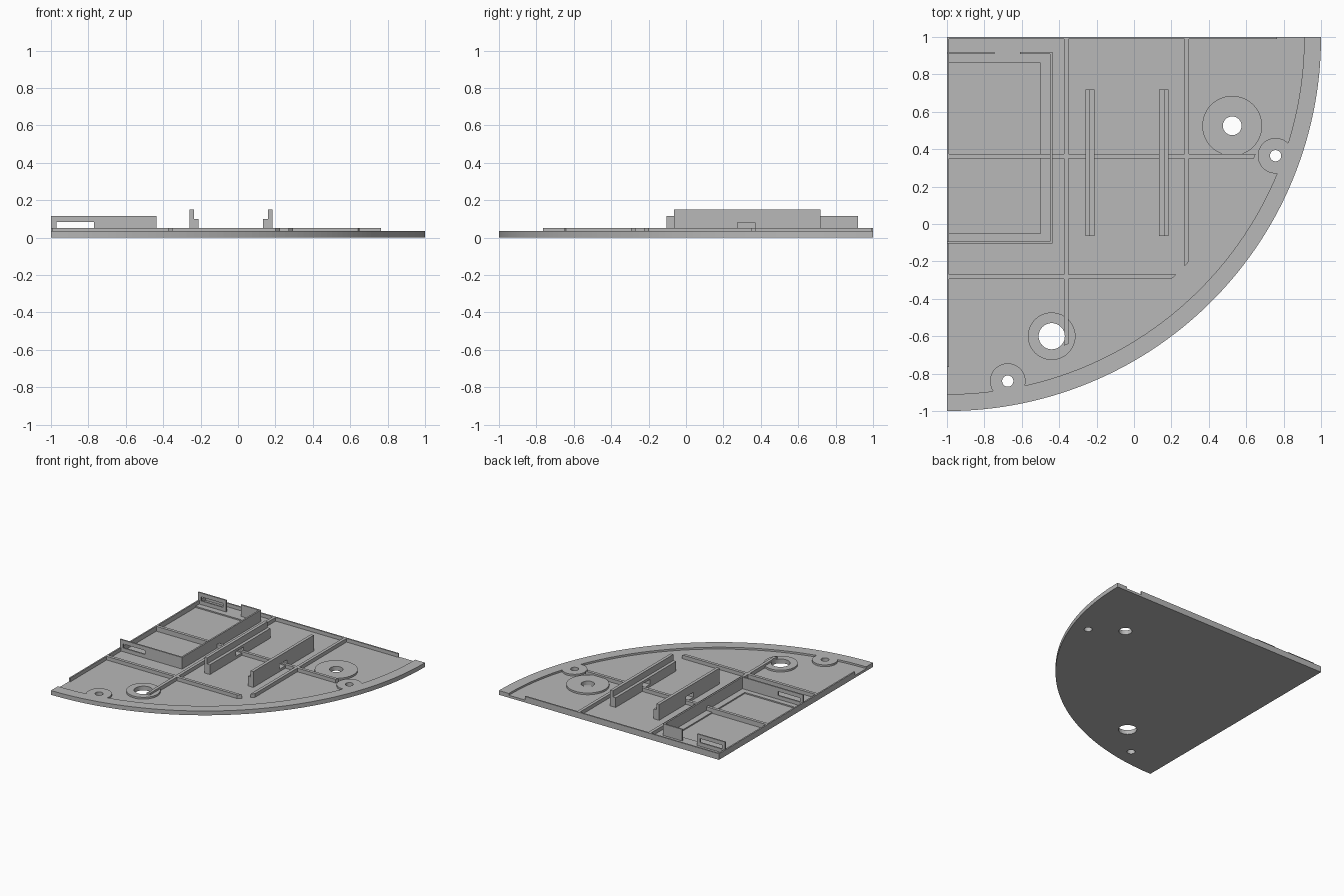
import bpy, bmesh
from math import sin, cos, pi, sqrt

if "Cube" in bpy.data.objects:
    bpy.data.objects.remove(bpy.data.objects["Cube"])

grey = bpy.data.materials.new("plain_grey")
grey.use_nodes = True
COLOR = (0.48, 0.48, 0.48, 1)
grey.diffuse_color = COLOR
grey.node_tree.nodes["Principled BSDF"].inputs["Base Color"].default_value = COLOR

FLOOR, RIM, RIB = 0.02, 0.035, 0.05
WALL = 0.115


def prism(name, points, z0, z1):
    """Extrude a flat outline upwards."""
    bm = bmesh.new()
    face = bm.faces.new([bm.verts.new((x, y, z0)) for x, y in points])
    new = bmesh.ops.extrude_face_region(bm, geom=[face])["geom"]
    verts = [g for g in new if isinstance(g, bmesh.types.BMVert)]
    bmesh.ops.translate(bm, verts=verts, vec=(0, 0, z1 - z0))
    bmesh.ops.recalc_face_normals(bm, faces=bm.faces)
    mesh = bpy.data.meshes.new(name)
    bm.to_mesh(mesh)
    bm.free()
    mesh.materials.append(grey)
    ob = bpy.data.objects.new(name, mesh)
    bpy.context.collection.objects.link(ob)
    return ob


def box(name, x0, x1, y0, y1, z0, z1):
    return prism(name, [(x0, y0), (x1, y0), (x1, y1), (x0, y1)], z0, z1)


def cylinder(name, x, y, r, z0, z1, n=48):
    ring = [(x + r * cos(2 * pi * i / n), y + r * sin(2 * pi * i / n)) for i in range(n)]
    return prism(name, ring, z0, z1)


def cut(ob, cutter):
    mod = ob.modifiers.new("cut", "BOOLEAN")
    mod.operation, mod.solver, mod.object = "DIFFERENCE", "EXACT", cutter
    bpy.context.view_layer.objects.active = ob
    bpy.ops.object.modifier_apply(modifier=mod.name)
    bpy.data.objects.remove(cutter)


def sector(r, over=0.0, n=72):
    """Quarter disc about the back corner, optionally running past its edges."""
    arc = [(-1 + r * sin(pi / 2 * i / n), 1 - r * cos(pi / 2 * i / n)) for i in range(n + 1)]
    if not over:
        return arc + [(-1, 1)]
    return ([(-1 - over, 1 - r)] + arc +
            [(-1 + r, 1 + over), (-1 - over, 1 + over)])


# Base plate: pocket leaves the curved rim and the round bosses standing
BOSSES = [(0.525, 0.525, 0.16, 0.05), (0.757, 0.365, 0.095, 0.03),
          (-0.44, -0.6, 0.127, 0.07), (-0.675, -0.84, 0.095, 0.03)]
plate = prism("base_plate", sector(2), 0, RIM)
pocket = prism("pocket", sector(1.91, 0.1), FLOOR, 0.1)
for x, y, r, hole in BOSSES:
    cut(pocket, cylinder("boss", x, y, r, -0.1, 0.2))
cut(plate, pocket)
for x, y, r, hole in BOSSES:
    cut(plate, cylinder("hole", x, y, hole, -0.1, 0.2))
cut(plate, box("tray_recess", -0.988, -0.5, -0.05, 0.86, 0.01, 0.1))


# Stiffening ribs, each trimmed where it nears the rim
def reach(d):
    return sqrt(1.765 ** 2 - d ** 2)


for name, a, b in (("side_rib", 0, 0.012), ("middle_rib", 0.625, 0.65),
                   ("outer_rib", 1.27, 1.295)):
    across = [(-1, 1 - a), (-1 + reach(a), 1 - a), (-1 + reach(b), 1 - b), (-1, 1 - b)]
    along = [(-1 + a, 1), (-1 + a, 1 - reach(a)), (-1 + b, 1 - reach(b)), (-1 + b, 1)]
    prism(name + "_across", across, 0.008, RIB)
    rib = prism(name + "_along", along, 0.008, RIB)
    if name == "middle_rib":
        x, y, r, hole = BOSSES[2]
        cut(rib, cylinder("hole", x, y, hole, -0.1, 0.2))

# Tray walls with slots in the front and back
box("tray_side_wall", -0.448, -0.435, -0.105, 0.92, 0.015, WALL)
front = box("tray_front_wall", -1, -0.448, -0.105, -0.093, 0.015, WALL)
back = box("tray_back_wall", -1, -0.745, 0.908, 0.92, 0.015, WALL)
box("tray_back_wall_end", -0.61, -0.448, 0.908, 0.92, 0.015, WALL)
for wall in (front, back):
    cut(wall, box("slot", -0.97, -0.77, -0.3, 1.1, RIB, 0.083))

# Pair of stepped rails facing each other, notched above the middle rib
for name, tall, low in (("right_rail", -0.26, -0.235), ("left_rail", 0.16, 0.135)):
    for part, x, top in (("_tall", tall, 0.15), ("_step", low, 0.1)):
        rail = box(name + part, x, x + 0.025, -0.065, 0.72, 0.015, top)
        cut(rail, box("notch", x - 0.1, x + 0.1, 0.275, 0.37, RIB - 0.01, 0.08))
